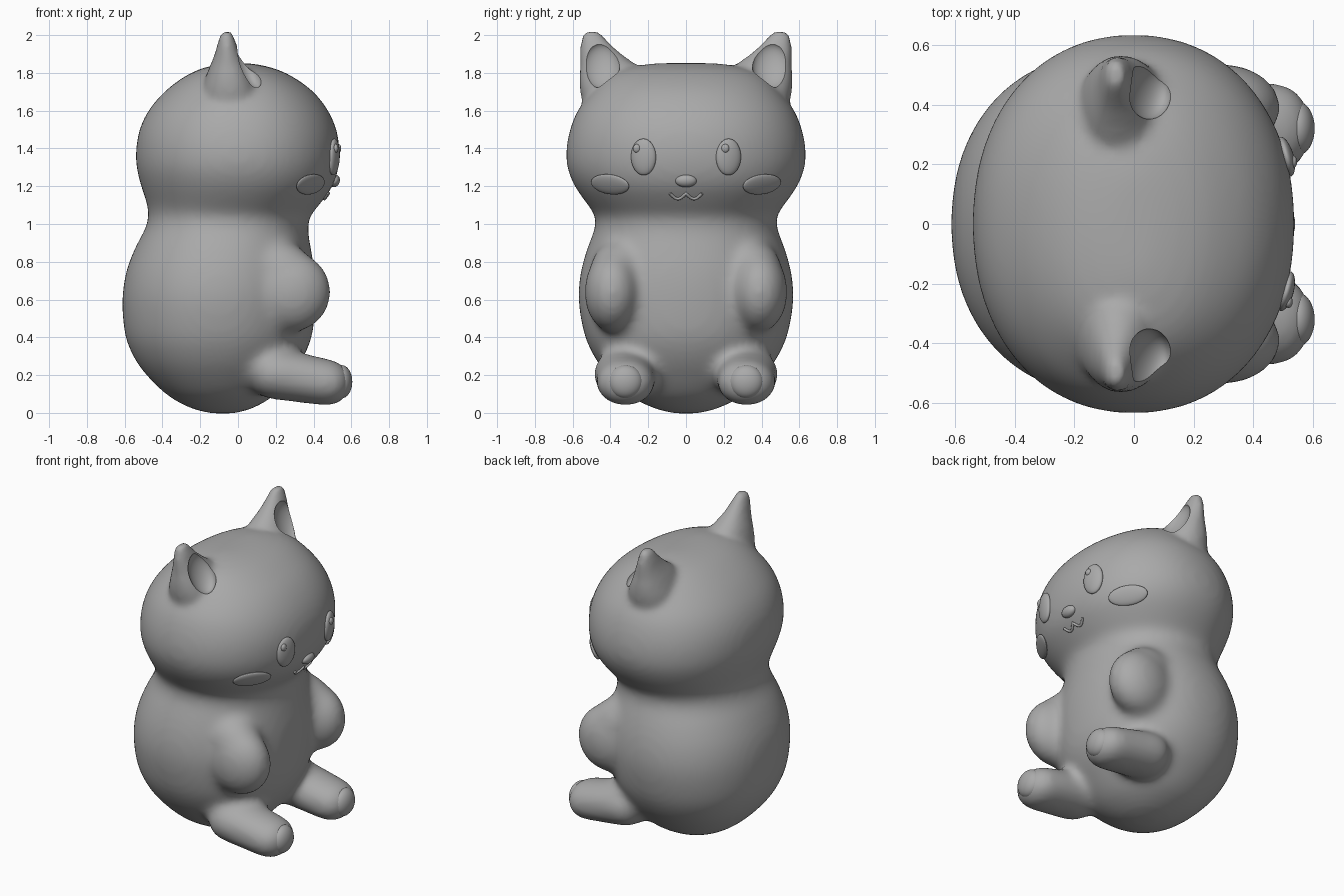
import bpy, bmesh
from math import sin, cos, pi, copysign
from mathutils import Vector, Matrix
from mathutils.bvhtree import BVHTree

cube = bpy.data.objects.get("Cube")
if cube:
    bpy.data.objects.remove(cube, do_unlink=True)

grey = bpy.data.materials.new("plain grey")
grey.use_nodes = True
grey.diffuse_color = (0.4, 0.4, 0.4, 1)
grey.node_tree.nodes["Principled BSDF"].inputs["Base Color"].default_value = (0.4, 0.4, 0.4, 1)


def finish(bm, name):
    mesh = bpy.data.meshes.new(name)
    bmesh.ops.recalc_face_normals(bm, faces=bm.faces)
    for f in bm.faces:
        f.smooth = True
    bm.to_mesh(mesh)
    bm.free()
    mesh.materials.append(grey)
    ob = bpy.data.objects.new(name, mesh)
    bpy.context.collection.objects.link(ob)
    return ob


def smooth_rows(rows, steps=5):
    """Rows of numbers with a smooth curve run through them."""
    pts = [Vector(r) for r in rows]
    out = []
    for i in range(len(pts) - 1):
        a, b, c, d = (pts[min(max(i + k, 0), len(pts) - 1)] for k in (-1, 0, 1, 2))
        for n in range(steps):
            t = n / steps
            out.append(b + .5 * t * (c - a + t * (2 * a - 5 * b + 4 * c - d + t * (3 * (b - c) + d - a))))
    return out + [pts[-1]]


def rounded(v, power=.93):
    return copysign(abs(v) ** power, v)


def loft(bm, rings, sides=64):
    """Closed skin through slightly squared ellipses given as (z, x, y, rx, ry)."""
    rows = []
    for z, x, y, rx, ry in rings:
        angles = [2 * pi * i / sides for i in range(sides)]
        rows.append([bm.verts.new((x + rx * rounded(cos(a)), y + ry * rounded(sin(a)), z)) for a in angles])
    for a, b in zip(rows, rows[1:]):
        for i in range(sides):
            j = (i + 1) % sides
            bm.faces.new((a[i], a[j], b[j], b[i]))
    bm.faces.new(rows[0][::-1])
    bm.faces.new(rows[-1])


def ball(bm, centre, radii, frame=Matrix()):
    m = Matrix.Translation(centre) @ frame @ Matrix.Diagonal((*radii, 1))
    bmesh.ops.create_uvsphere(bm, u_segments=32, v_segments=20, radius=1, matrix=m)


def apply(ob, kind, **settings):
    mod = ob.modifiers.new(kind.title(), kind)
    for key, value in settings.items():
        setattr(mod, key, value)
    bpy.context.view_layer.objects.active = ob
    bpy.ops.object.modifier_apply(modifier=mod.name)


def fuse(ob, iterations):
    apply(ob, 'REMESH', mode='VOXEL', voxel_size=.018)
    apply(ob, 'SMOOTH', factor=.5, iterations=iterations)


# Torso and head in one skin: height, back, front, half width
profile = [(-.005, -.13, -.03, .05), (.02, -.24, .07, .16), (.09, -.37, .19, .30), (.2, -.485, .285, .415),
           (.3, -.555, .35, .488), (.42, -.6, .395, .54), (.6, -.613, .41, .57), (.75, -.592, .405, .557),
           (.88, -.542, .385, .52), (.97, -.493, .37, .485), (1.04, -.472, .38, .478), (1.1, -.48, .43, .52),
           (1.2, -.513, .502, .59), (1.3, -.538, .533, .63), (1.4, -.54, .538, .634), (1.5, -.522, .522, .615),
           (1.6, -.475, .478, .575), (1.7, -.39, .4, .50), (1.78, -.285, .29, .42), (1.825, -.19, .19, .32),
           (1.852, -.07, .07, .18)]
bm = bmesh.new()
loft(bm, [(z, (a + b) / 2, 0, (b - a) / 2, w) for z, a, b, w in smooth_rows(profile)])
for s in (-1, 1):
    # arms, with a softer shoulder above
    ball(bm, (.285, s * .39, .64), (.21, .15, .215))
    ball(bm, (.22, s * .36, .75), (.18, .15, .16))
    # legs, tapering slightly forward
    for t in range(9):
        k = t / 8
        r = .14 - .015 * k
        ball(bm, (.19 + .285 * k, s * .32, .21 - .05 * k), (r, r + .032, r))
body = finish(bm, "body")
fuse(body, 30)

# Ears: joined after the limbs so that they stay crisp
ear = [(1.55, -.03, .34, .17, .19), (1.7, -.04, .375, .15, .185), (1.78, -.045, .385, .125, .18),
       (1.84, -.05, .41, .098, .15), (1.88, -.053, .437, .078, .123), (1.93, -.057, .468, .058, .092),
       (1.98, -.06, .49, .042, .066), (2.017, -.06, .498, .026, .042)]
bm = bmesh.new()
bm.from_mesh(body.data)
for s in (-1, 1):
    loft(bm, [(z, x, s * y, rx, ry) for z, x, y, rx, ry in smooth_rows(ear)], 24)
bm.to_mesh(body.data)
bm.free()
fuse(body, 8)

# Hollow of each ear
for s in (-1, 1):
    bm = bmesh.new()
    ball(bm, (.052, s * .45, 1.84), (.06, .1, .13), Matrix.Rotation(-.42, 4, 'Y'))
    cutter = finish(bm, "ear_hollow_cutter")
    apply(body, 'BOOLEAN', operation='DIFFERENCE', object=cutter, solver='EXACT')
    bpy.data.objects.remove(cutter, do_unlink=True)
bpy.context.view_layer.objects.active = body
body.select_set(True)
bpy.ops.object.shade_smooth_by_angle(angle=.7)

bm = bmesh.new()
bm.from_mesh(body.data)
skin = BVHTree.FromBMesh(bm)
bm.free()


def on_skin(y, z):
    return skin.ray_cast(Vector((2, y, z)), Vector((-1, 0, 0)))[:2]


def badge(name, y, z, ry, rz, depth, tilt=0):
    """Flattened button lying on the skin, seen from the face side."""
    point, normal = on_skin(y, z)
    side = Vector((0, 0, 1)).cross(normal).normalized()
    frame = Matrix((normal, side, normal.cross(side))).transposed().to_4x4()
    frame = frame @ Matrix.Rotation(tilt, 4, 'X')
    bm = bmesh.new()
    ball(bm, point, (depth, ry / max(side.y, .5), rz), frame)
    finish(bm, name)


for s, side in ((1, "left"), (-1, "right")):
    badge(side + "_eye", s * .225, 1.355, .066, .097, .027)
    badge(side + "_cheek", s * .402, 1.21, .098, .06, .018, s * .04)
    # eye highlight
    y = s * .225 - (.035 if s < 0 else .017)
    bm = bmesh.new()
    ball(bm, on_skin(y, 1.4)[0] + Vector((.021, 0, 0)), (.014, .021, .023))
    finish(bm, side + "_eye_highlight")
    # sole pad
    bm = bmesh.new()
    ball(bm, (.548, s * .32, .165), (.057, .09, .088))
    finish(bm, side + "_sole_pad")
badge("nose", 0, 1.228, .056, .034, .028)

# Mouth: a double curve swept along the skin
curve = bpy.data.curves.new("mouth", 'CURVE')
curve.dimensions = '3D'
curve.bevel_depth = .008
curve.bevel_resolution = 3
curve.use_fill_caps = True
line = curve.splines.new('POLY')
line.points.add(24)
for i, p in enumerate(line.points):
    y = -.085 + .17 * i / 24
    z = 1.162 - .029 * abs(sin(pi * y / .085))
    p.co = (*(on_skin(y, z)[0] + Vector((.004, 0, 0))), 1)
curve.materials.append(grey)
bpy.context.collection.objects.link(bpy.data.objects.new("mouth", curve))
